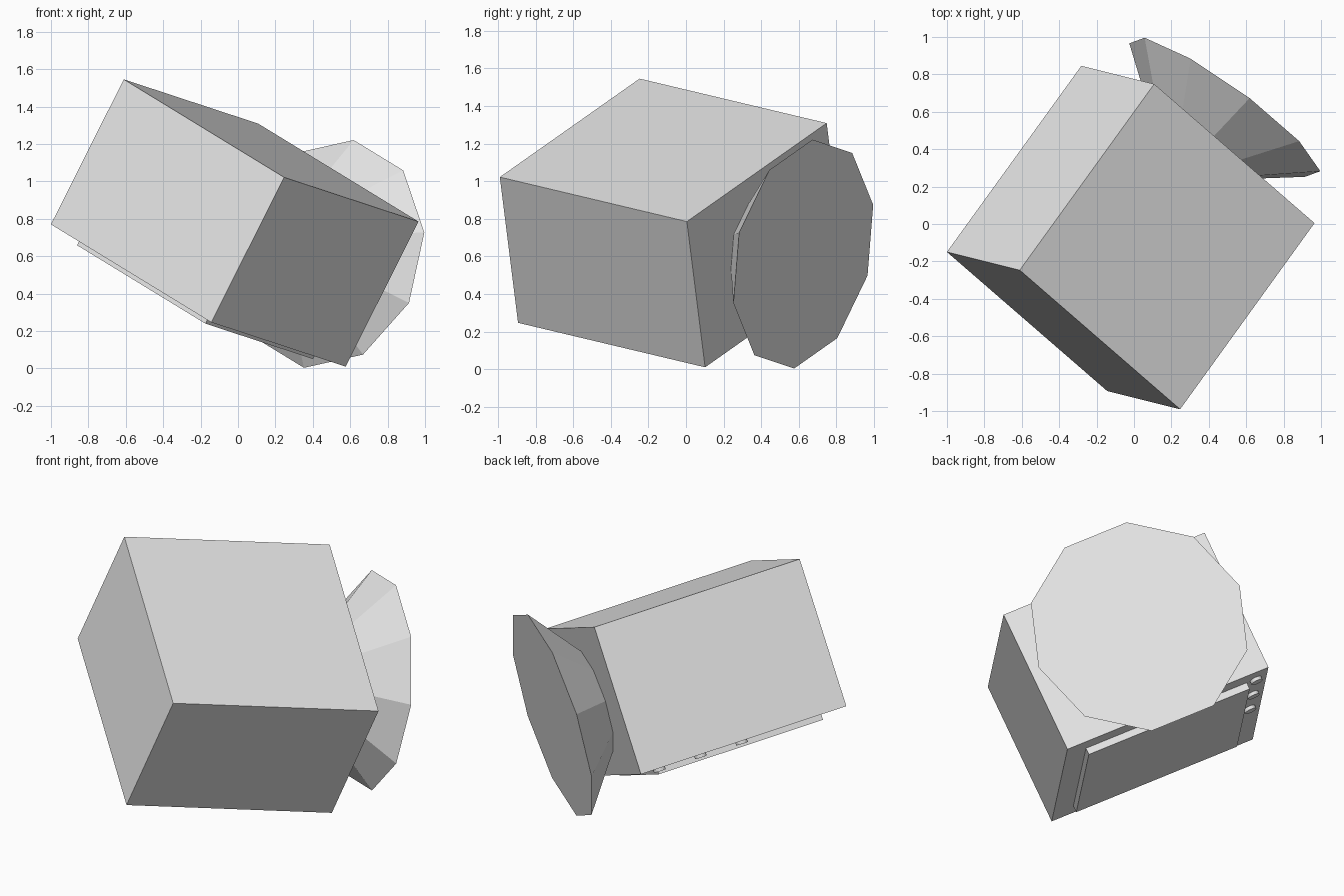
import bpy, bmesh, math
from mathutils import Matrix, Vector

if "Cube" in bpy.data.objects:
    bpy.data.objects.remove(bpy.data.objects["Cube"])

# One grey for the whole set
grey = bpy.data.materials.new("plain_grey")
grey.diffuse_color = (0.8, 0.8, 0.8, 1.0)
grey.use_nodes = True
grey.node_tree.nodes["Principled BSDF"].inputs["Base Color"].default_value = grey.diffuse_color

# Tilted frame of the television: x across, -y out of the screen, z up from the stand
x_axis = Vector((0.686, -0.595, -0.419)).normalized()
down = Vector((0.573, 0.798, -0.188))
down = (down - x_axis * down.dot(x_axis)).normalized()
z_axis = -down
y_axis = z_axis.cross(x_axis)
tilt = Matrix((x_axis, y_axis, z_axis)).transposed().to_4x4()
tilt.translation = (-0.0175, -0.0725, 0.7775)


def finish(name, bm, local):
    bmesh.ops.transform(bm, matrix=tilt @ local, verts=bm.verts)
    mesh = bpy.data.meshes.new(name)
    bm.to_mesh(mesh)
    bm.free()
    mesh.materials.append(grey)
    bpy.context.collection.objects.link(bpy.data.objects.new(name, mesh))


def box(name, center, size):
    bm = bmesh.new()
    bmesh.ops.create_cube(bm, size=1)
    finish(name, bm, Matrix.Translation(center) @ Matrix.Diagonal((*size, 1)))


def cone(name, center, rotation, sides, r1, r2, depth):
    bm = bmesh.new()
    bmesh.ops.create_cone(bm, cap_ends=True, segments=sides,
                          radius1=r1, radius2=r2, depth=depth)
    finish(name, bm, Matrix.Translation(center) @ rotation)


W, D = 1.25, 0.873
FRONT = -D / 2

# Cabinet and raised screen
box("cabinet", (0, 0, 0), (W, D, W))
box("screen", (0, FRONT, 0), (1.0, 0.08, 1.0))

# Ten-sided cone foot, its tip sunk into the cabinet
cone("foot", (0, 0, -0.625), Matrix.Rotation(math.pi / 2, 4, 'Z'), 10, 0.625, 0, 0.5)

# Three control buttons beside the screen
for i in range(3):
    cone(f"button_{i + 1}", (-0.555, FRONT, -0.5 + 0.25 * i),
         Matrix.Rotation(math.pi / 2, 4, 'X'), 16, 0.035, 0.035, 0.04)
